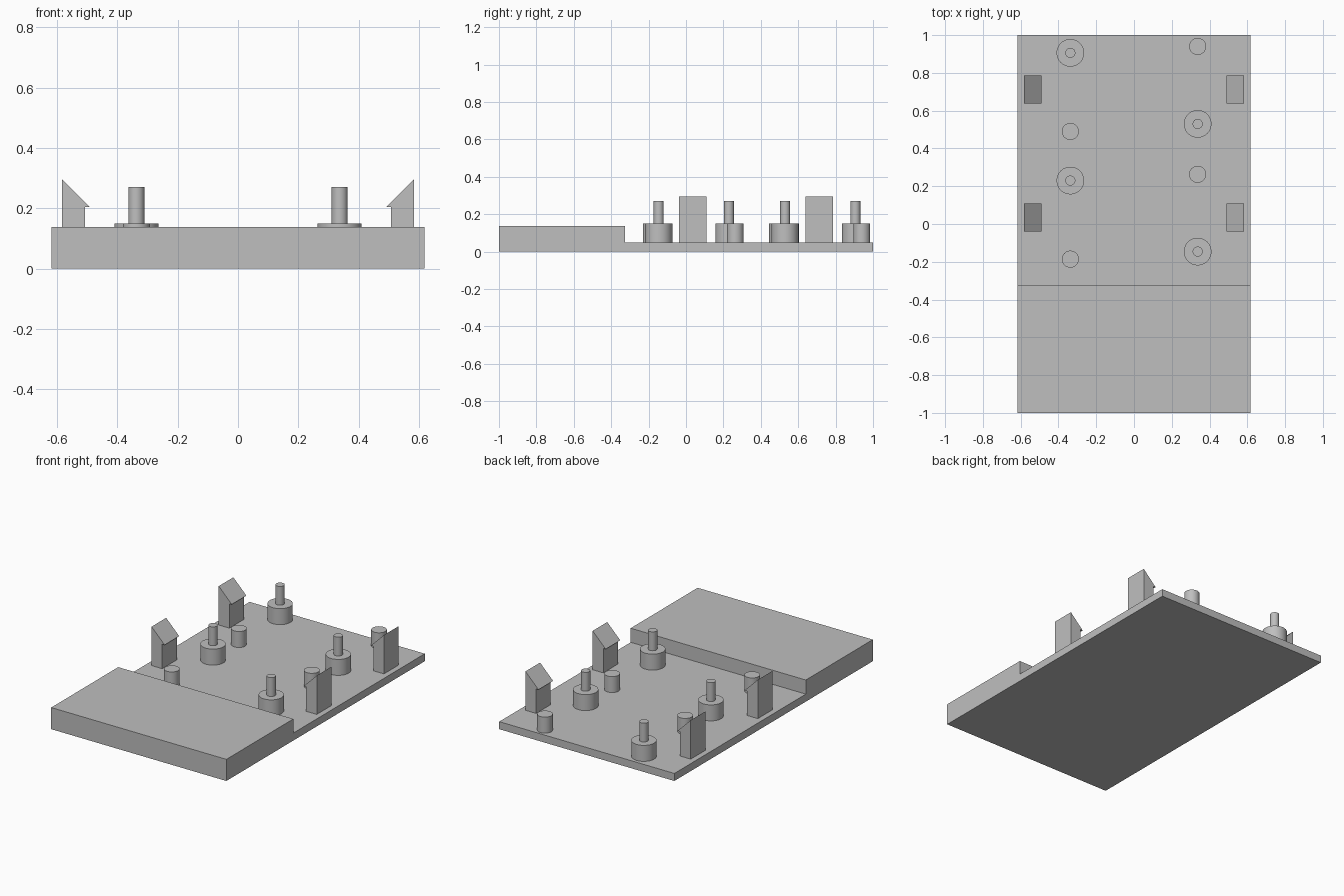
import bpy
import math

cube = bpy.data.objects.get("Cube")
if cube:
    bpy.data.objects.remove(cube, do_unlink=True)

GREY = (0.52, 0.52, 0.52, 1)
grey = bpy.data.materials.new("plain grey")
grey.use_nodes = True
grey.diffuse_color = GREY
grey.node_tree.nodes["Principled BSDF"].inputs["Base Color"].default_value = GREY

HALF_WIDTH = 0.618
FLOOR = 0.048      # top of the thin plate
DECK = 0.138       # top of the raised end
BOSS_TOP = 0.15
PIN_TOP = 0.27


def prism(name, profile, axis, start, end):
    """Extrude a closed 2D profile along x (points y, z) or y (points x, z)."""
    place = (lambda a, b, t: (t, a, b)) if axis == "x" else (lambda a, b, t: (a, t, b))
    n = len(profile)
    verts = [place(a, b, t) for t in (start, end) for a, b in profile]
    faces = [tuple(range(n)), tuple(range(2 * n - 1, n - 1, -1))]
    faces += [(i, i + n, (i + 1) % n + n, (i + 1) % n) for i in range(n)]
    mesh = bpy.data.meshes.new(name)
    mesh.from_pydata(verts, [], faces)
    mesh.materials.append(grey)
    obj = bpy.data.objects.new(name, mesh)
    bpy.context.collection.objects.link(obj)
    # Make all normals point outwards
    bpy.ops.object.select_all(action="DESELECT")
    obj.select_set(True)
    bpy.context.view_layer.objects.active = obj
    bpy.ops.object.mode_set(mode="EDIT")
    bpy.ops.mesh.select_all(action="SELECT")
    bpy.ops.mesh.normals_make_consistent(inside=False)
    bpy.ops.object.mode_set(mode="OBJECT")
    return obj


def post(name, x, y, radius, bottom, top):
    """Upright smooth cylinder."""
    bpy.ops.mesh.primitive_cylinder_add(
        vertices=48, radius=radius, depth=top - bottom,
        location=(x, y, (bottom + top) / 2))
    obj = bpy.context.object
    obj.name = name
    obj.data.materials.append(grey)
    bpy.ops.object.shade_smooth_by_angle(angle=math.radians(30))


# Stepped base plate: thin floor with a thicker front end
prism("base_plate",
      [(-1, 0), (1, 0), (1, FLOOR), (-0.325, FLOOR), (-0.325, DECK), (-1, DECK)],
      "x", -HALF_WIDTH, HALF_WIDTH)

# Per side: bosses carrying locating pins, and plain support posts
sides = {
    "right": (-1, (0.906, 0.23), (0.49, -0.186)),
    "left": (1, (0.53, -0.146), (0.94, 0.263)),
}
for side, (sign, pinned, plain) in sides.items():
    x = sign * 0.337
    for row, y in zip(("back", "front"), pinned):
        post(f"{side}_{row}_boss", x, y, 0.073, FLOOR, BOSS_TOP)
        post(f"{side}_{row}_pin", x, y, 0.0265, BOSS_TOP, PIN_TOP)
    for row, y in zip(("back", "front"), plain):
        post(f"{side}_{row}_support", x, y, 0.045, FLOOR, BOSS_TOP)

    # Snap clips with hooks facing inwards
    hook = [(0.583, FLOOR), (0.583, 0.296), (0.491, 0.204), (0.508, 0.204), (0.508, FLOOR)]
    for row, y in (("back", 0.712), ("front", 0.035)):
        prism(f"{side}_{row}_clip", [(sign * px, pz) for px, pz in hook],
              "y", y - 0.0735, y + 0.0735)
